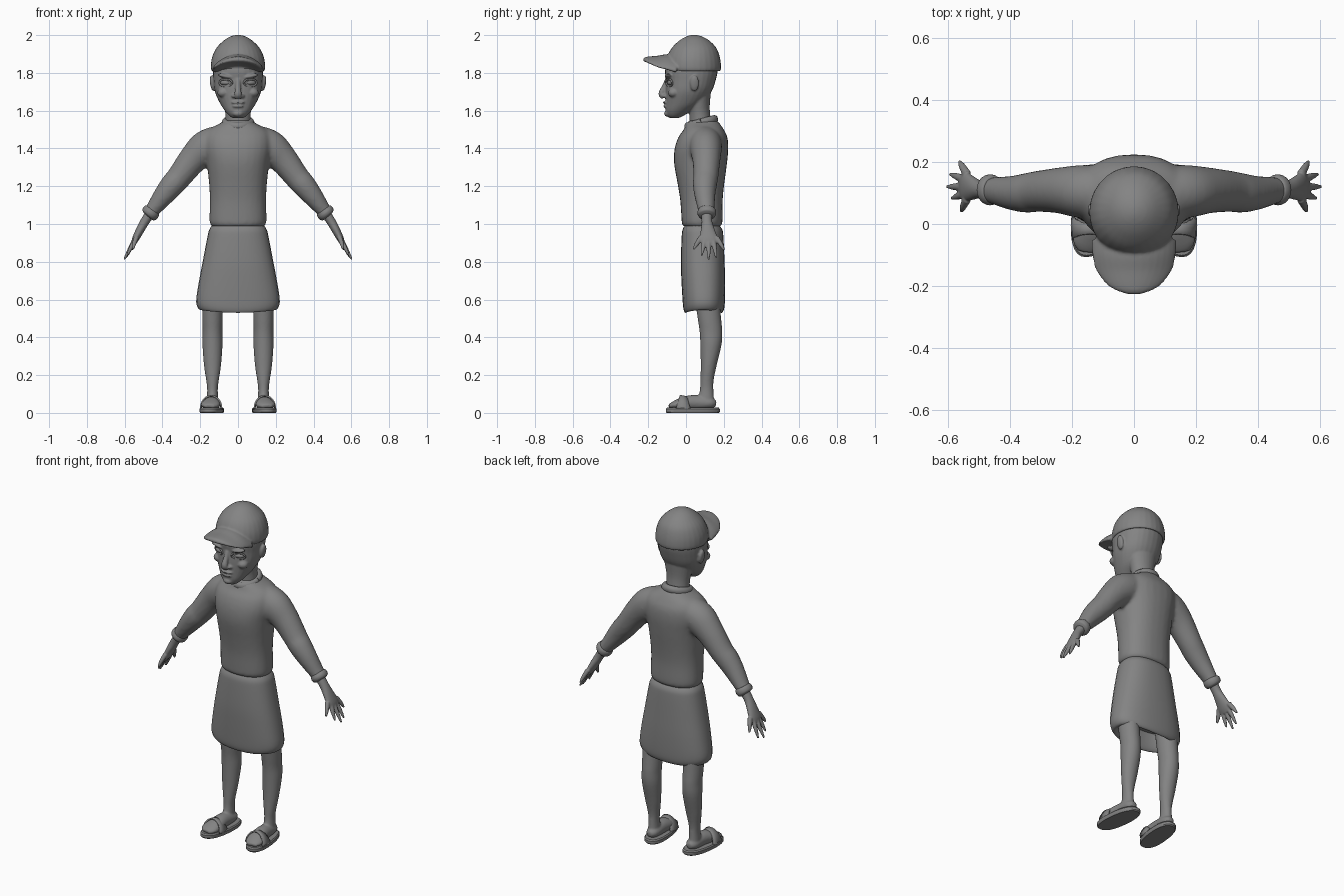
import bpy, bmesh, math
from mathutils import Vector, Matrix

if "Cube" in bpy.data.objects:
    bpy.data.objects.remove(bpy.data.objects["Cube"])

GREY = (0.23, 0.23, 0.23, 1.0)
mat = bpy.data.materials.new("plain_grey")
mat.use_nodes = True
mat.diffuse_color = GREY
mat.node_tree.nodes["Principled BSDF"].inputs["Base Color"].default_value = GREY


def smooth_rows(rows, steps):
    """Catmull-Rom interpolation between rows of numbers."""
    out = []
    last = len(rows) - 1
    for i in range(last):
        a, b, c, d = rows[max(i - 1, 0)], rows[i], rows[i + 1], rows[min(i + 2, last)]
        for k in range(steps):
            t = k / steps
            out.append([q + 0.5 * t * (r - p + t * (2 * p - 5 * q + 4 * r - s + t * (3 * (q - r) + s - p)))
                        for p, q, r, s in zip(a, b, c, d)])
    return out + [list(rows[-1])]


def loft(bm, rings, sides=28, power=2.0):
    """Skin closed rings given as centre and two half-axes."""
    loops = []
    for centre, u, v in rings:
        loop = []
        for k in range(sides):
            a = math.tau * k / sides
            c, s = math.cos(a), math.sin(a)
            c = math.copysign(abs(c) ** (2 / power), c)
            s = math.copysign(abs(s) ** (2 / power), s)
            loop.append(bm.verts.new(centre + u * c + v * s))
        loops.append(loop)
    for lo, hi in zip(loops, loops[1:]):
        for k in range(sides):
            j = (k + 1) % sides
            bm.faces.new((lo[k], lo[j], hi[j], hi[k]))
    bm.faces.new(loops[0][::-1])
    bm.faces.new(loops[-1])
    return [v for loop in loops for v in loop]


def stack(bm, rows, x=0.0, skew=0.0, steps=4, power=2.0):
    """Horizontal rings: height, half width, front y, back y."""
    rings = []
    for z, rx, front, back in smooth_rows(rows, steps):
        ry = (back - front) / 2
        rings.append((Vector((x, (front + back) / 2, z)), Vector((rx, 0, 0)), Vector((skew * ry, ry, 0))))
    return loft(bm, rings, power=power)


def tube(bm, rows, side=(0, 1, 0), flip=1, steps=4, sides=24):
    """Rings square to a path: x, y, z, radius along side, other radius."""
    rows = smooth_rows(rows, steps)
    pts = [Vector((r[0] * flip, r[1], r[2])) for r in rows]
    rings = []
    for i, p in enumerate(pts):
        t = (pts[min(i + 1, len(pts) - 1)] - pts[max(i - 1, 0)]).normalized()
        u = Vector(side)
        u = (u - t * u.dot(t)).normalized()
        rings.append((p, u * rows[i][3], t.cross(u) * rows[i][4]))
    return loft(bm, rings, sides)


def ball(bm, at, size, turn=0.0, axis="Y"):
    m = Matrix.Translation(at) @ Matrix.Rotation(math.radians(turn), 4, axis) @ Matrix.Diagonal((*size, 1))
    bmesh.ops.create_uvsphere(bm, u_segments=20, v_segments=12, radius=1, matrix=m)


def finish(name, bm, voxel=0, relax=0, mirror=False, sharp=50):
    bmesh.ops.recalc_face_normals(bm, faces=bm.faces)
    me = bpy.data.meshes.new(name)
    bm.to_mesh(me)
    bm.free()
    me.materials.append(mat)
    me.polygons.foreach_set("use_smooth", [True] * len(me.polygons))
    me.set_sharp_from_angle(angle=math.radians(sharp))
    ob = bpy.data.objects.new(name, me)
    bpy.context.collection.objects.link(ob)
    if voxel:
        mod = ob.modifiers.new("fuse", "REMESH")
        mod.mode = "VOXEL"
        mod.voxel_size = voxel
        mod.use_smooth_shade = True
        mod = ob.modifiers.new("relax", "SMOOTH")
        mod.factor = 0.5
        mod.iterations = relax
    if mirror:
        ob.modifiers.new("mirror", "MIRROR").use_mirror_merge = False
    return ob


# Sweater: torso and both sleeves fused together
bm = bmesh.new()
stack(bm, [(0.985, .135, -.01, .18), (1.0, .148, -.021, .191), (1.03, .151, -.024, .194),
           (1.12, .149, -.03, .194), (1.2, .152, -.042, .201), (1.32, .165, -.063, .217),
           (1.4, .18, -.06, .224), (1.46, .178, -.04, .219), (1.5, .155, -.012, .2),
           (1.53, .1, 0, .18), (1.55, .07, .02, .16)], power=2.3)
for s in (1, -1):
    tube(bm, [(.05, .1, 1.45, .07, .07), (.11, .102, 1.435, .085, .085), (.175, .105, 1.4, .085, .092),
              (.24, .108, 1.34, .074, .077), (.31, .105, 1.25, .066, .066), (.345, .1, 1.21, .064, .064),
              (.39, .1, 1.155, .056, .056), (.44, .106, 1.09, .046, .043), (.475, .11, 1.045, .038, .036)], flip=s)
finish("sweater", bm, 0.01, 6)

bm = bmesh.new()
tube(bm, [(.449, .109, 1.079, .036, .034), (.453, .109, 1.073, .045, .043), (.463, .11, 1.06, .05, .047),
          (.473, .11, 1.047, .045, .043), (.478, .11, 1.041, .03, .03)])
finish("sleeve_cuff", bm, mirror=True)

# Tilted roll collar
bm = bmesh.new()
tilt = Matrix.Translation((0, .08, 1.535)) @ Matrix.Rotation(math.radians(15), 4, "X")
ring = []
for k in range(33):
    a = math.tau * k / 32
    ring.append((tilt @ Vector((.068 * math.cos(a), .073 * math.sin(a), 0)))[:] + (.023, .019))
tube(bm, ring, side=(0, 0, 1), steps=1, sides=14)
finish("collar", bm)

# Hands: palm with five fanned fingers
bm = bmesh.new()
tube(bm, [(.465, .11, 1.055, .03, .026), (.495, .111, 1.01, .028, .024), (.52, .115, .965, .038, .022),
          (.543, .12, .92, .048, .018), (.555, .12, .895, .04, .012)])
for x, y, z in [(.556, .04, .866), (.587, .083, .833), (.603, .12, .812), (.592, .16, .822), (.562, .202, .862)]:
    base = .12 + (y - .12) * .5
    tube(bm, [(.538, base, .93, .014, .014), ((.545 + x) / 2, (base + y) / 2 + (y - .12) * .05, (.92 + z) / 2, .012, .011),
              (x, y, z, .005, .005)], side=(0, 1, .1), sides=12)
finish("hand", bm, 0.004, 3, mirror=True)

# Long skirt-like shorts with a rolled-in hem that dips in the middle
bm = bmesh.new()
verts = stack(bm, [(.63, .15, .03, .15), (.57, .17, .015, .17), (.548, .195, .0, .185), (.56, .214, -.012, .2),
                   (.6, .221, -.018, .206), (.7, .206, -.024, .207), (.8, .187, -.027, .204),
                   (.93, .162, -.023, .198), (.97, .152, -.018, .192), (.995, .135, -.005, .175)], power=2.4)
for v in verts:
    if v.co.z < .62:
        v.co.z -= (.62 - v.co.z) * .25 * (1 - (v.co.x / .22) ** 2)
finish("shorts", bm)

# Legs fused with feet
bm = bmesh.new()
stack(bm, [(.68, .056, .035, .17), (.5, .054, .062, .186), (.43, .052, .072, .192), (.36, .053, .076, .188),
           (.25, .045, .078, .162), (.17, .033, .076, .146), (.12, .028, .073, .145), (.05, .032, .06, .15)], x=.135)
tube(bm, [(.132, .16, .05, .015, .015), (.132, .13, .052, .036, .03), (.135, .05, .055, .04, .04),
          (.14, -.01, .05, .048, .036), (.148, -.06, .042, .05, .022), (.152, -.09, .035, .028, .01)], side=(1, 0, 0))
finish("leg", bm, 0.006, 4, mirror=True)

# Slide sandals: flat sole and flared strap
bm = bmesh.new()
stack(bm, [(0, .058, -.102, .174), (.006, .062, -.107, .179), (.021, .062, -.107, .179), (.028, .057, -.101, .173)],
      x=.139, skew=-.1, steps=1, power=2.4)
finish("sandal_sole", bm, mirror=True, sharp=35)
bm = bmesh.new()
rows = []
for k in range(17):
    a = math.pi * k / 16
    half = .04 - .021 * math.sin(a)
    rows.append([bm.verts.new((.142 + .059 * math.cos(a), -.013 + y, .016 + .076 * math.sin(a) - y * .2))
                 for y in (-half, 0, half)])
for p, q in zip(rows, rows[1:]):
    for j in (0, 1):
        bm.faces.new((p[j], p[j + 1], q[j + 1], q[j]))
strap = finish("sandal_strap", bm, mirror=True)
thick = strap.modifiers.new("thickness", "SOLIDIFY")
thick.thickness = 0.008

# Head: skull, neck, ears and facial relief fused
bm = bmesh.new()
stack(bm, [(1.562, .03, -.088, -.035), (1.575, .048, -.1, -.01), (1.6, .07, -.108, .03), (1.64, .096, -.108, .09),
           (1.7, .122, -.108, .135), (1.76, .13, -.106, .157), (1.82, .132, -.11, .168), (1.9, .12, -.08, .16),
           (1.95, .08, -.04, .12)], power=2.15)
stack(bm, [(1.5, .066, .02, .14), (1.58, .067, .018, .128), (1.63, .075, .01, .126), (1.7, .09, 0, .132)])
tube(bm, [(0, -.1, 1.765, .014, .012), (0, -.112, 1.73, .014, .014), (0, -.13, 1.69, .019, .016),
          (0, -.118, 1.668, .02, .012)], side=(1, 0, 0))
ball(bm, (0, -.108, 1.643), (.036, .014, .008))
ball(bm, (0, -.106, 1.624), (.03, .015, .008))
ball(bm, (0, -.094, 1.585), (.03, .022, .018))
for s in (1, -1):
    ball(bm, (.021 * s, -.11, 1.677), (.013, .016, .01))
    ball(bm, (.065 * s, -.093, 1.782), (.045, .02, .011), -12 * s)
    ball(bm, (.078 * s, -.066, 1.695), (.032, .03, .025))
    ball(bm, (.136 * s, .045, 1.745), (.012, .024, .042), 8 * s)
finish("head", bm, 0.0055, 2)

bm = bmesh.new()
ball(bm, (.065, -.078, 1.748), (.031, .02, .015), 22, "Z")
finish("eye", bm, mirror=True)
bm = bmesh.new()
lid = [(.065 + .034 * math.cos(a), -.089 + .016 * math.cos(a) - .003 * math.sin(a), 1.748 + .019 * math.sin(a), .005, .005)
       for a in [math.tau * k / 24 for k in range(25)]]
tube(bm, lid, side=(0, 1, 0), steps=1, sides=8)
finish("eyelid", bm, mirror=True)

# Cap: dome with an arched brim
bm = bmesh.new()
stack(bm, [(1.82, .12, -.08, .165), (1.808, .137, -.1, .18), (1.83, .144, -.11, .186), (1.88, .138, -.102, .18),
           (1.93, .116, -.077, .162), (1.97, .077, -.037, .125), (1.992, .042, 0, .087), (2.001, .01, .03, .055)])
for v in tube(bm, [(0, -.05, 1.855, .138, .035), (0, -.1, 1.866, .134, .033), (0, -.15, 1.869, .122, .022),
                   (0, -.195, 1.871, .088, .016), (0, -.215, 1.87, .055, .013), (0, -.226, 1.868, .02, .006)],
              side=(1, 0, 0), sides=32):
    v.co.z -= 2.4 * v.co.x ** 2
finish("cap", bm, 0.006, 2)
